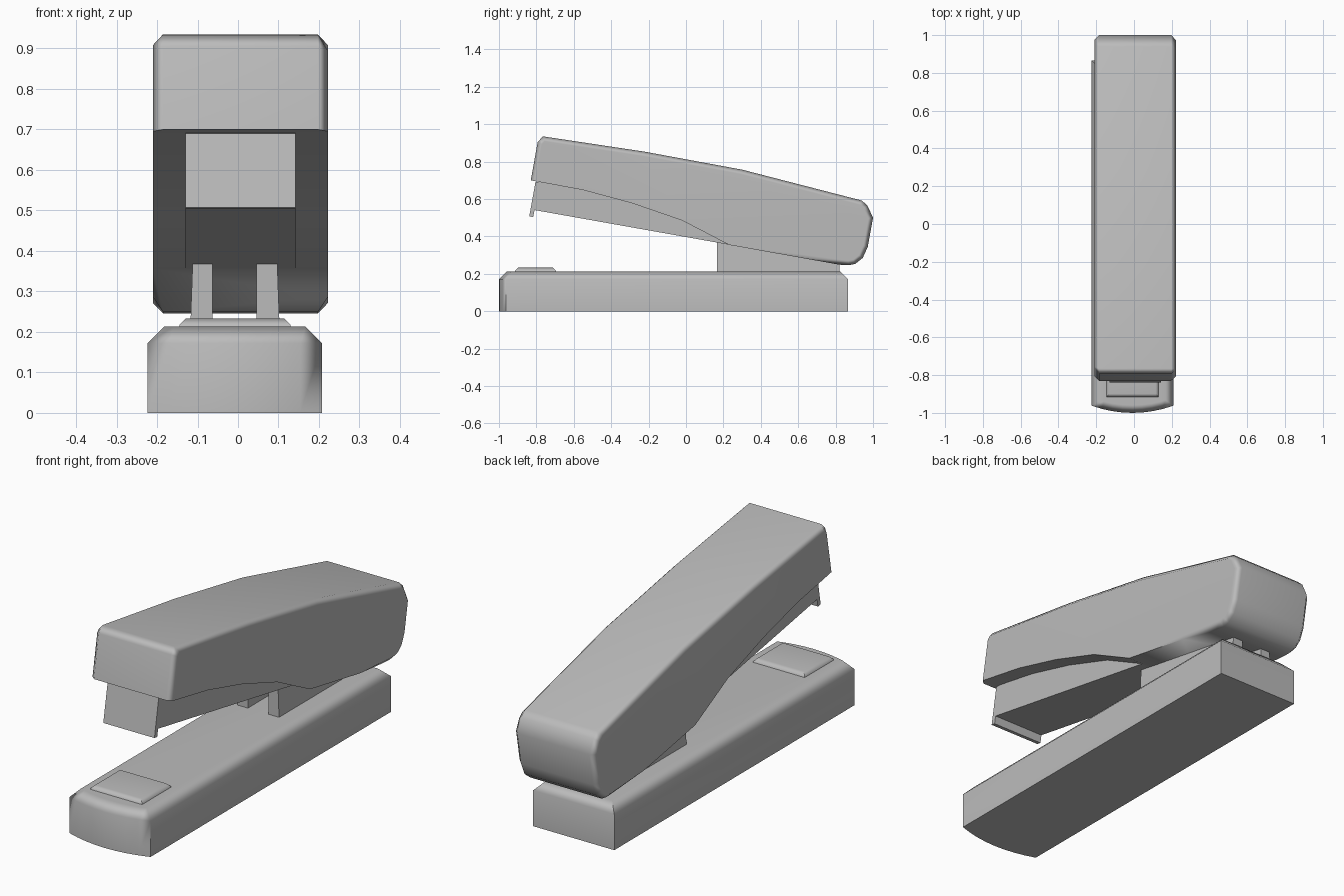
import bpy, bmesh, math

cube = bpy.data.objects.get("Cube")
if cube:
    bpy.data.objects.remove(cube, do_unlink=True)

grey = bpy.data.materials.new("plain grey")
grey.use_nodes = True
colour = (0.5, 0.5, 0.5, 1)
grey.diffuse_color = colour
grey.node_tree.nodes["Principled BSDF"].inputs["Base Color"].default_value = colour


def prism(name, outline, place, lo, hi, bevel=0, pick=None):
    """Extrude an outline between lo and hi, chamfering the edges chosen by pick."""
    bm = bmesh.new()
    ends = [[bm.verts.new(place(a, b, t)) for a, b in outline] for t in (lo, hi)]
    n = len(outline)
    for ring in ends:
        bm.faces.new(ring)
    for i in range(n):
        j = (i + 1) % n
        bm.faces.new((ends[0][i], ends[0][j], ends[1][j], ends[1][i]))
    bmesh.ops.recalc_face_normals(bm, faces=bm.faces[:])
    if bevel:
        bmesh.ops.bevel(bm, geom=[e for e in bm.edges if pick(e)], offset=bevel,
                        segments=1, profile=0.5, affect='EDGES', clamp_overlap=True)
    mesh = bpy.data.meshes.new(name)
    bm.to_mesh(mesh)
    bm.free()
    mesh.materials.append(grey)
    obj = bpy.data.objects.new(name, mesh)
    bpy.context.collection.objects.link(obj)
    bpy.ops.object.select_all(action='DESELECT')
    obj.select_set(True)
    bpy.context.view_layer.objects.active = obj
    bpy.ops.object.shade_smooth_by_angle(angle=math.radians(50))
    soft = obj.modifiers.new("soft_chamfers", 'WEIGHTED_NORMAL')
    soft.keep_sharp = True
    return obj


def upright(a, b, t):
    return (a, b, t)


def sideways(a, b, t):
    return (t, a, b)


def at_height(z):
    return lambda e: all(abs(v.co.z - z) < 1e-4 for v in e.verts)


# Base with a bowed front and chamfered top rim
mid, half = -0.008, 0.216
bow = [(mid + half * k / 4, -1 + 0.038 * (k / 4) ** 2) for k in range(-4, 5)]
prism("base", bow + [(mid + half, 0.865), (mid - half, 0.865)], upright,
      0, 0.213, 0.041, at_height(0.213))

# Anvil plate on the base
prism("anvil_plate", [(-0.145, -0.915), (0.13, -0.915), (0.13, -0.695), (-0.145, -0.695)],
      upright, 0.205, 0.233, 0.016, at_height(0.233))

# Upper arm: side profile from the lower front, over the top, around the back
shell = [(-0.83, 0.70), (-0.793, 0.905), (-0.765, 0.935), (-0.22, 0.853), (0.3, 0.757),
         (0.94, 0.592), (0.97, 0.565), (1.0, 0.5), (0.972, 0.345), (0.945, 0.285),
         (0.905, 0.253), (0.87, 0.246), (0.82, 0.249)]
underside = [(0.23, 0.355), (-0.02, 0.485), (-0.29, 0.578), (-0.55, 0.648)]


def on_shell(e):
    a, b = (v.co for v in e.verts)
    near = lambda c: any(abs(c.y - p[0]) + abs(c.z - p[1]) < 1e-4 for p in shell)
    return (abs(a.x - b.x) < 1e-4 and near(a) and near(b)
            and not (min(a.z, b.z) > 0.69 and abs(a.y - b.y) < 1e-4))


prism("upper_arm", shell + underside, sideways, -0.21, 0.222, 0.025, on_shell)

# Staple magazine with a front lip
prism("magazine", [(-0.805, 0.69), (-0.838, 0.507), (-0.817, 0.504), (-0.81, 0.541),
                   (0.23, 0.356), (0.23, 0.42), (-0.02, 0.52), (-0.3, 0.62), (-0.6, 0.70)],
      sideways, -0.13, 0.142)

# Hinge flanges, slightly tapered on their outer faces
for name, outer, inner in (("right_flange", -0.118, -0.063), ("left_flange", 0.103, 0.046)):
    lean = 0.006 if outer < 0 else -0.006
    section = [(outer, 0.205), (inner, 0.205), (inner, 0.37), (outer + lean, 0.37)]
    flange = prism(name, section, lambda a, b, t: (a, t, b), 0.165, 0.822)
    # Slope the top edge to stay inside the arm
    for v in flange.data.vertices:
        if v.co.z > 0.3 and v.co.y > 0.5:
            v.co.z = 0.265
